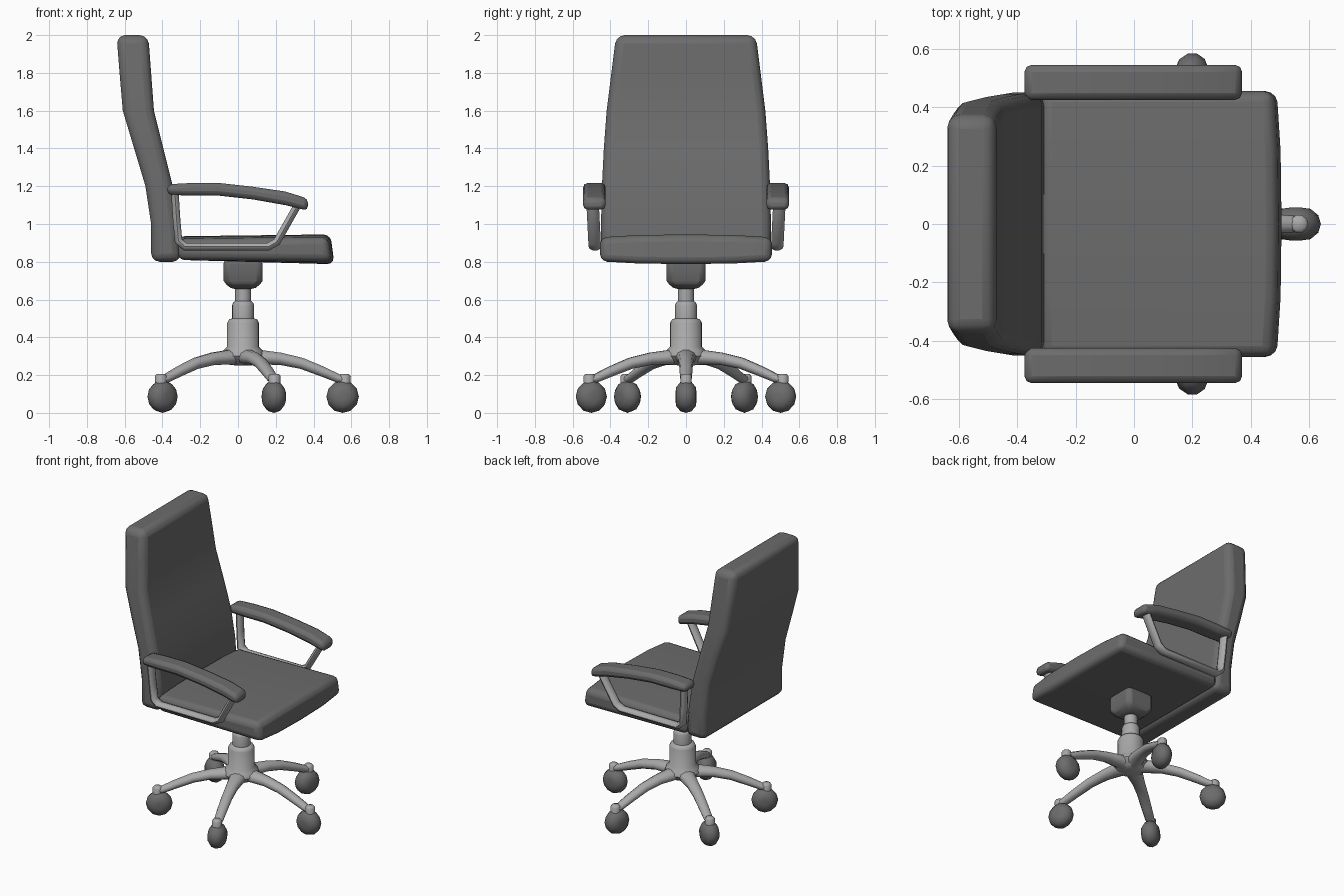
import bpy, bmesh
from math import pi, cos, sin, radians
from mathutils import Matrix, Vector

cube = bpy.data.objects.get("Cube")
if cube:
    bpy.data.objects.remove(cube, do_unlink=True)


def material(name, value):
    m = bpy.data.materials.new(name)
    m.use_nodes = True
    colour = (value, value, value, 1)
    m.diffuse_color = colour
    m.node_tree.nodes["Principled BSDF"].inputs["Base Color"].default_value = colour
    return m


DARK = material("dark grey upholstery", 0.15)
METAL = material("light grey metal", 0.4)


def skin(name, rings, mat, bevel=0, matrix=None, segments=3):
    """Join rings of points into a closed, capped, smooth shaded solid."""
    bm = bmesh.new()
    loops = [[bm.verts.new(p) for p in ring] for ring in rings]
    n = len(loops[0])
    for a, b in zip(loops, loops[1:]):
        for i in range(n):
            j = (i + 1) % n
            bm.faces.new((a[i], a[j], b[j], b[i]))
    bm.faces.new(loops[0])
    bm.faces.new(loops[-1])
    bmesh.ops.recalc_face_normals(bm, faces=bm.faces)
    if matrix:
        bm.transform(matrix)
    mesh = bpy.data.meshes.new(name)
    bm.to_mesh(mesh)
    bm.free()
    mesh.materials.append(mat)
    ob = bpy.data.objects.new(name, mesh)
    bpy.context.collection.objects.link(ob)
    if bevel:
        mod = ob.modifiers.new("Rounded edges", 'BEVEL')
        mod.width = bevel
        mod.segments = segments
        mod.limit_method = 'ANGLE'
        mod.angle_limit = radians(40)
    bpy.ops.object.select_all(action='DESELECT')
    ob.select_set(True)
    bpy.context.view_layer.objects.active = ob
    bpy.ops.object.shade_smooth_by_angle(angle=radians(50))
    return ob


def lathe(name, profile, mat, sides, matrix=None):
    rings = [[(r * cos(2 * pi * i / sides), r * sin(2 * pi * i / sides), z)
              for i in range(sides)] for r, z in profile]
    return skin(name, rings, mat, matrix=matrix)


def sweep(name, path, mat, sides=10, matrix=None):
    """Oval tube along x, z points, each with a side and an upright radius."""
    rings = []
    pts = [Vector((p[0], 0, p[1])) for p in path]
    for k, (x, z, wide, thick) in enumerate(path):
        before = (pts[k] - pts[max(k - 1, 0)]).normalized()
        after = (pts[min(k + 1, len(pts) - 1)] - pts[k]).normalized()
        t = (before + after).normalized()
        miter = max(t.dot(after), t.dot(before))
        up = Vector((-t.z, 0, t.x)) * thick / miter
        rings.append([pts[k] + up * sin(2 * pi * i / sides)
                      + Vector((0, wide * cos(2 * pi * i / sides), 0))
                      for i in range(sides)])
    return skin(name, rings, mat, matrix=matrix)


# Backrest: height, rear x, front x, half width
back = [(0.80, -0.46, -0.30, 0.45), (1.0, -0.46, -0.315, 0.45),
        (1.2, -0.49, -0.345, 0.445), (1.4, -0.55, -0.395, 0.435),
        (1.6, -0.61, -0.445, 0.42), (1.8, -0.627, -0.46, 0.395),
        (2.0, -0.643, -0.475, 0.37)]
skin("backrest", [[(a, -w, z), (b, -w, z), (b, w, z), (a, w, z)]
                  for z, a, b, w in back], DARK, bevel=0.045)

# Seat cushion with a slight crown across its width
seat = [(-0.455, 0.015), (-0.25, 0.003), (0, 0), (0.25, 0.003), (0.455, 0.015)]
skin("seat", [[(-0.32, y, 0.81), (0.51 - d, y, 0.787 + d),
               (0.49 - d, y, 0.945 - d), (-0.32, y, 0.935 - d)]
              for y, d in seat], DARK, bevel=0.038)

# Armrests: padded top and bent metal loop on each side
pad = [(-0.375, 1.155, 1.21), (-0.25, 1.15, 1.217), (-0.1, 1.15, 1.217),
       (0.08, 1.13, 1.197), (0.25, 1.1, 1.172), (0.37, 1.07, 1.135)]
loop = [(-0.335, 1.18), (-0.325, 1.02), (-0.315, 0.91), (-0.28, 0.88),
        (0.16, 0.88), (0.205, 0.905), (0.31, 1.09)]
for side, s in (("left", 1), ("right", -1)):
    skin(side + "_arm_pad", [[(x, s * 0.425, a), (x, s * 0.545, a),
                              (x, s * 0.545, b), (x, s * 0.425, b)]
                             for x, a, b in pad], DARK, bevel=0.024, segments=2)
    # The loop leans outward towards the pad
    lean = Matrix.Translation((0, s * 0.483, 0))
    lean[1][2] = s * 0.05
    lean[1][3] -= s * 0.044
    sweep(side + "_arm_loop", [(x, z, 0.033, 0.021) for x, z in loop],
          METAL, matrix=lean)

# Tilt mechanism under the seat
centre = Matrix.Translation((0.027, 0, 0))
skin("tilt_mechanism", [[(-w, -w, z), (w, -w, z), (w, w, z), (-w, w, z)]
                        for z, w in ((0.655, 0.07), (0.7, 0.104), (0.82, 0.104))],
     DARK, bevel=0.03, matrix=centre, segments=2)

# Gas column and hub
lathe("column", [(0.04, 0.25), (0.085, 0.262), (0.115, 0.3), (0.105, 0.33),
                 (0.085, 0.35), (0.085, 0.475), (0.074, 0.495), (0.058, 0.5),
                 (0.058, 0.57), (0.052, 0.585), (0.042, 0.592), (0.042, 0.68)],
      METAL, 20, centre)

# Five arched legs with casters
leg = [(0.02, 0.292, 0.06, 0.042), (0.1, 0.294, 0.054, 0.04),
       (0.2, 0.286, 0.042, 0.034), (0.31, 0.262, 0.037, 0.031),
       (0.42, 0.219, 0.034, 0.028), (0.5, 0.184, 0.031, 0.024),
       (0.55, 0.172, 0.024, 0.018)]
wheel = [(0.02, -0.056), (0.05, -0.052), (0.077, -0.03), (0.086, 0),
         (0.077, 0.03), (0.05, 0.052), (0.02, 0.056)]
for i in range(5):
    turn = centre @ Matrix.Rotation(2 * pi * i / 5, 4, 'Z')
    sweep(f"leg_{i + 1}", leg, METAL, matrix=turn)
    hub = turn @ Matrix.Translation((0.538, 0, 0))
    lathe(f"caster_stem_{i + 1}", [(0.03, 0.12), (0.032, 0.195), (0.022, 0.206)],
          METAL, 10, hub)
    axle = turn @ Matrix.Translation((0.527, 0, 0.086)) @ Matrix.Rotation(pi / 2, 4, 'X')
    lathe(f"caster_{i + 1}", wheel, DARK, 12, axle)
